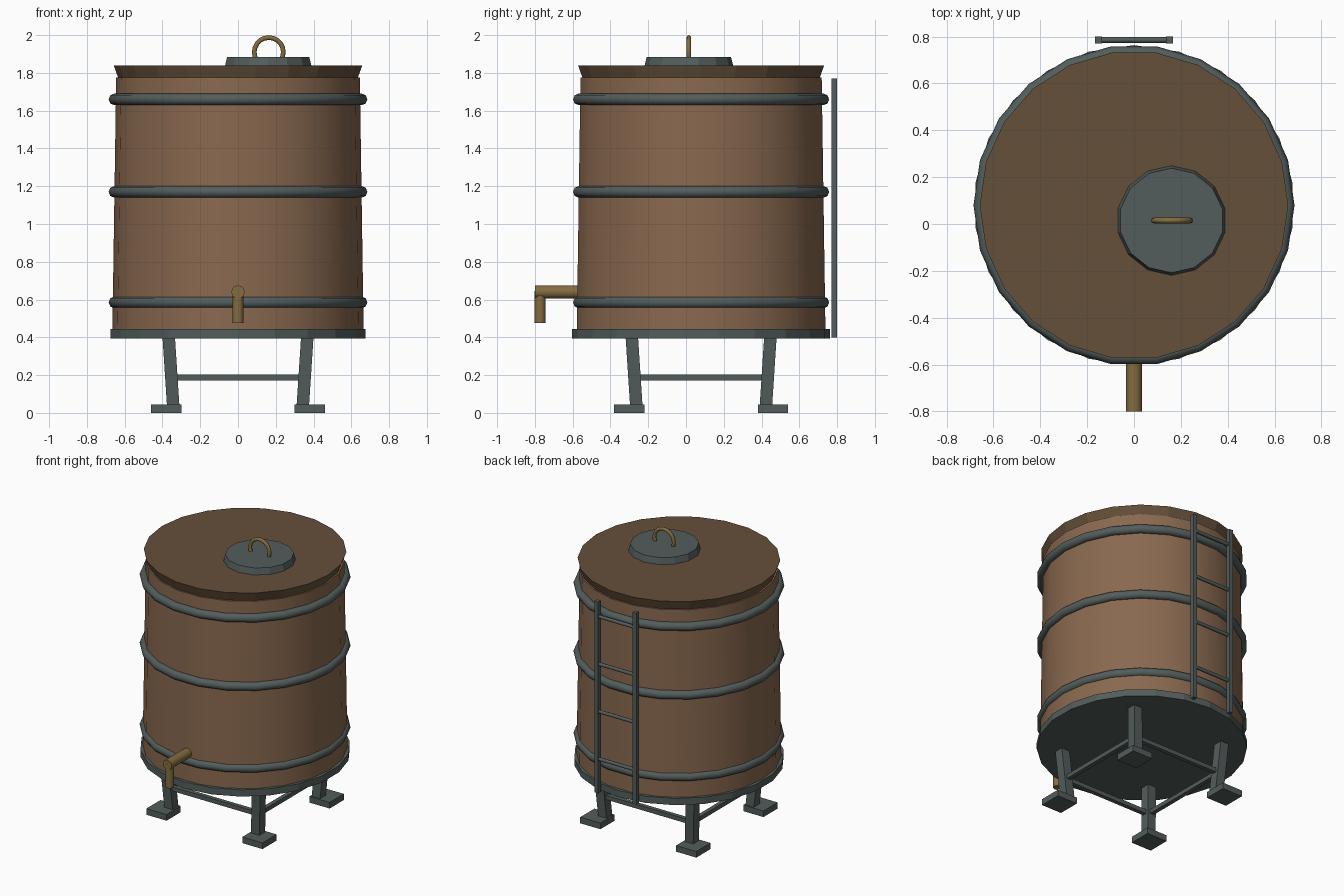
import bpy, math
from mathutils import Vector

if "Cube" in bpy.data.objects:
    bpy.data.objects.remove(bpy.data.objects["Cube"])

CY = 0.08  # tank axis in y


def material(name, rgb):
    m = bpy.data.materials.new(name)
    m.diffuse_color = (*rgb, 1)
    m.use_nodes = True
    m.node_tree.nodes["Principled BSDF"].inputs["Base Color"].default_value = m.diffuse_color
    return m


WOOD = material("wood", (0.25, 0.14, 0.078))
DARK_WOOD = material("dark_wood", (0.13, 0.08, 0.042))
METAL = material("metal", (0.085, 0.11, 0.105))
BRASS = material("brass", (0.23, 0.15, 0.05))


def finish(name, mat, smooth=None):
    ob = bpy.context.object
    ob.name = name
    ob.data.materials.append(mat)
    if smooth:
        bpy.ops.object.shade_smooth_by_angle(angle=math.radians(smooth))
    return ob


def frustum(name, mat, x, y, z0, z1, r0, r1, sides, turn=0.0, smooth=None):
    bpy.ops.mesh.primitive_cone_add(vertices=sides, radius1=r0, radius2=r1, depth=z1 - z0,
                                    location=(x, y, (z0 + z1) / 2), rotation=(0, 0, turn))
    return finish(name, mat, smooth)


def ring(name, mat, loc, major, minor, seg, rot=(0, 0, 0)):
    bpy.ops.mesh.primitive_torus_add(major_radius=major, minor_radius=minor, major_segments=seg,
                                     minor_segments=8, location=loc, rotation=rot)
    return finish(name, mat, 50)


def rod(name, mat, a, b, r, sides=12):
    a, b = Vector(a), Vector(b)
    d = b - a
    bpy.ops.mesh.primitive_cylinder_add(vertices=sides, radius=r, depth=d.length, location=(a + b) / 2,
                                        rotation=d.to_track_quat('Z', 'Y').to_euler())
    return finish(name, mat, 50)


def box(name, mat, loc, size):
    bpy.ops.mesh.primitive_cube_add(size=1, location=loc)
    ob = finish(name, mat)
    ob.scale = size
    return ob


# Barrel, lid and base plate
frustum("barrel", WOOD, 0, CY, 0.44, 1.775, 0.665, 0.645, 22, math.pi / 2, 30)
frustum("lid", DARK_WOOD, 0, CY, 1.77, 1.84, 0.633, 0.658, 22, math.pi / 2)
frustum("base_plate", METAL, 0, CY, 0.395, 0.443, 0.683, 0.683, 22)

# Hoops
for i, z in enumerate((0.585, 1.17, 1.66)):
    ring(f"hoop_{i}", METAL, (0, CY, z), 0.654, 0.031, 22)

# Hatch with ring handle
frustum("hatch", METAL, 0.16, 0.015, 1.84, 1.885, 0.234, 0.223, 14)
ring("hatch_handle", BRASS, (0.163, 0.015, 1.91), 0.077, 0.0125, 20, (math.pi / 2, 0, 0))

# Spigot
rod("spigot_pipe", BRASS, (0, -0.80, 0.64), (0, -0.54, 0.64), 0.035)
rod("spigot_outlet", BRASS, (0, -0.772, 0.475), (0, -0.772, 0.645), 0.029)

# Ladder at the back
for s in (-1, 1):
    box(f"ladder_rail_{s}", METAL, (s * 0.151, 0.785, 1.085), (0.03, 0.03, 1.37))
for i in range(4):
    z = 0.64 + i * 0.34
    rod(f"ladder_rung_{i}", METAL, (-0.15, 0.785, z), (0.15, 0.785, z), 0.0125, 8)

# Splayed legs, feet and braces
for sx in (-1, 1):
    for sy in (-1, 1):
        leg = box(f"leg_{sx}_{sy}", METAL, (sx * 0.354, CY + sy * 0.354, 0.205), (0.066, 0.066, 0.40))
        for v in leg.data.vertices:
            shift = v.co.z * 0.026 / 0.066
            v.co.x += sx * shift
            v.co.y += sy * shift
        box(f"foot_{sx}_{sy}", METAL, (sx * 0.38, CY + sy * 0.38, 0.022), (0.16, 0.16, 0.044))
for s in (-1, 1):
    box(f"cross_brace_{s}", METAL, (0, CY + s * 0.353, 0.187), (0.70, 0.03, 0.03))
    box(f"side_brace_{s}", METAL, (s * 0.353, CY, 0.187), (0.03, 0.70, 0.03))
